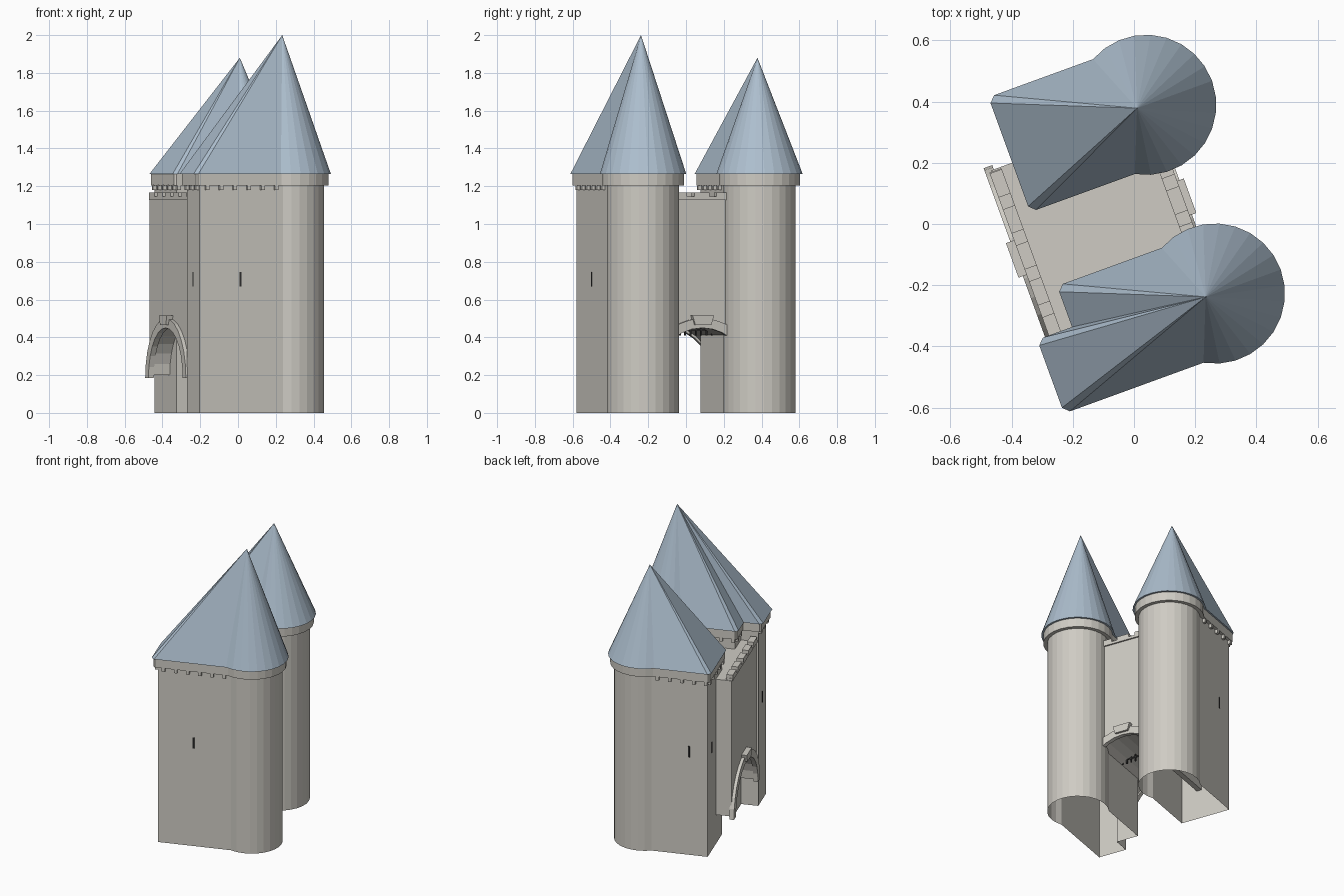
import bpy, bmesh, math
from mathutils import Matrix, Vector

if "Cube" in bpy.data.objects:
    bpy.data.objects.remove(bpy.data.objects["Cube"])

# Local frame: u = towards the round tower fronts, w = across the gate
WORLD = Matrix.Translation((0.152, 0.081, 0)) @ Matrix.Rotation(math.radians(20), 4, 'Z')


def material(name, rgb):
    m = bpy.data.materials.new(name)
    m.diffuse_color = (*rgb, 1)
    m.use_nodes = True
    m.node_tree.nodes["Principled BSDF"].inputs["Base Color"].default_value = m.diffuse_color
    return m


STONE = material("stone", (0.62, 0.60, 0.55))
SLATE = material("slate", (0.42, 0.52, 0.62))
BLACK = material("dark", (0.03, 0.03, 0.03))


def prism(bm, pts, a, b, axis='z', bottom=True):
    """Extrude a 2D outline from a to b, along height (z) or depth (u)."""
    place = (lambda p, h: (p[0], p[1], h)) if axis == 'z' else (lambda p, h: (h, p[0], p[1]))
    lo = [bm.verts.new(place(p, a)) for p in pts]
    hi = [bm.verts.new(place(p, b)) for p in pts]
    n = len(pts)
    for i in range(n):
        j = (i + 1) % n
        bm.faces.new((lo[i], lo[j], hi[j], hi[i]))
    bm.faces.new(hi)
    if bottom:
        bm.faces.new(lo[::-1])


def box(bm, u0, u1, w0, w1, z0, z1):
    prism(bm, [(u0, w0), (u1, w0), (u1, w1), (u0, w1)], z0, z1)


def finish(name, bm, mat, w=0.0):
    bmesh.ops.recalc_face_normals(bm, faces=bm.faces)
    bm.transform(WORLD @ Matrix.Translation((0, w, 0)))
    me = bpy.data.meshes.new(name)
    bm.to_mesh(me)
    bm.free()
    me.materials.append(mat)
    ob = bpy.data.objects.new(name, me)
    bpy.context.collection.objects.link(ob)


def outline(r, hw, back, c, ext=None, ew=0.0, n=18):
    """Round front, straight sides and a square rear, optionally stepped."""
    a = math.pi - math.asin(hw / r)
    pts = [(r * math.cos(t), r * math.sin(t)) for t in (-a + 2 * a * i / n for i in range(n + 1))]
    pts += [(-back + c, hw), (-back, hw - c)] if c else [(-back, hw)]
    end = back
    if ext:
        end = ext
        pts += [(-back, ew)]
        pts += [(-ext + c, ew), (-ext, ew - c)] if c else [(-ext, ew)]
    pts += [(-end, -hw + c), (-end + c, -hw)] if c else [(-end, -hw)]
    return pts


def tower(label, w, apex, ext, slit_side, slit_w):
    def shape(grow, c):
        return outline(0.192 + grow, 0.17 + grow * 0.8, 0.45 + grow * 0.7, c,
                       ext and 0.56 + grow, 0.02 + grow)
    rear = ext or 0.45
    # Body, open underneath
    bm = bmesh.new()
    prism(bm, shape(0, 0), 0, 1.21, bottom=False)
    finish(label + "_tower_body", bm, STONE, w)
    # Projecting band below the roof
    bm = bmesh.new()
    prism(bm, shape(0.024, 0.01), 1.205, 1.265)
    finish(label + "_tower_band", bm, STONE, w)
    # Corbels along the straight walls
    bm = bmesh.new()
    for s in (-1, 1):
        limit = rear if s < 0 else 0.45
        u = -0.13
        while u > -limit:
            box(bm, u - 0.01, u + 0.01, s * 0.165, s * 0.188, 1.18, 1.21)
            u -= 0.078
    for i in range(5):
        y = -0.155 + i * 0.0775
        back = 0.56 if ext and y < 0.02 else 0.45
        box(bm, -back - 0.018, -back + 0.005, y - 0.01, y + 0.01, 1.18, 1.21)
    finish(label + "_tower_corbels", bm, STONE, w)
    # Roof fanned up to one point
    bm = bmesh.new()
    base = [bm.verts.new((x, y, 1.265)) for x, y in shape(0.037, 0.02)]
    tip = bm.verts.new((-0.032, 0, apex))
    for i, v in enumerate(base):
        bm.faces.new((v, base[(i + 1) % len(base)], tip))
    bm.faces.new(base[::-1])
    finish(label + "_tower_roof", bm, SLATE, w)
    # Arrow slits in the outer and rear walls
    bm = bmesh.new()
    box(bm, -0.335, -0.325, slit_side * 0.168, slit_side * 0.172, 0.67, 0.745)
    box(bm, -rear - 0.002, -rear + 0.002, slit_w - 0.005, slit_w + 0.005, 0.67, 0.745)
    finish(label + "_tower_slits", bm, BLACK, w)


tower("left", 0.328, 1.88, None, 1, 0.07)
tower("right", -0.328, 2.0, 0.56, -1, -0.075)


def arc(r, z, n=14):
    return [(-r * math.cos(math.pi * i / n), z + r * math.sin(math.pi * i / n)) for i in range(n + 1)]


# Gatehouse wall with an arched passage
bm = bmesh.new()
inner = arc(0.265, 0.2)
prism(bm, inner + [(0.3, 0.2), (0.3, 1.13), (-0.3, 1.13), (-0.3, 0.2)], -0.55, 0.0, 'u')
finish("gatehouse", bm, STONE)

# Arch mouldings and keystones on both faces
bm = bmesh.new()
for u0, u1, k0, k1 in ((-0.57, -0.54, -0.585, -0.54), (-0.01, 0.018, -0.01, 0.033)):
    prism(bm, arc(0.265, 0.185) + arc(0.315, 0.185)[::-1], u0, u1, 'u')
    prism(bm, [(-0.045, 0.465), (0.045, 0.465), (0.06, 0.515), (-0.06, 0.515)], k0, k1, 'u')
finish("arch_moulding", bm, STONE)

# Battlements on both edges of the gatehouse
bm = bmesh.new()
for u0, u1 in ((-0.557, -0.515), (-0.035, 0.01)):
    box(bm, u0, u1, -0.295, 0.295, 1.128, 1.145)
    for i in range(-2, 3):
        box(bm, u0, u1, i * 0.125 - 0.042, i * 0.125 + 0.042, 1.145, 1.167)
finish("battlements", bm, STONE)

# Raised portcullis
bm = bmesh.new()
for i in range(11):
    y = -0.15 + i * 0.03
    box(bm, -0.254, -0.246, y - 0.004, y + 0.004, 0.41, 0.47)
box(bm, -0.253, -0.247, -0.158, 0.158, 0.435, 0.443)
finish("portcullis", bm, BLACK)
